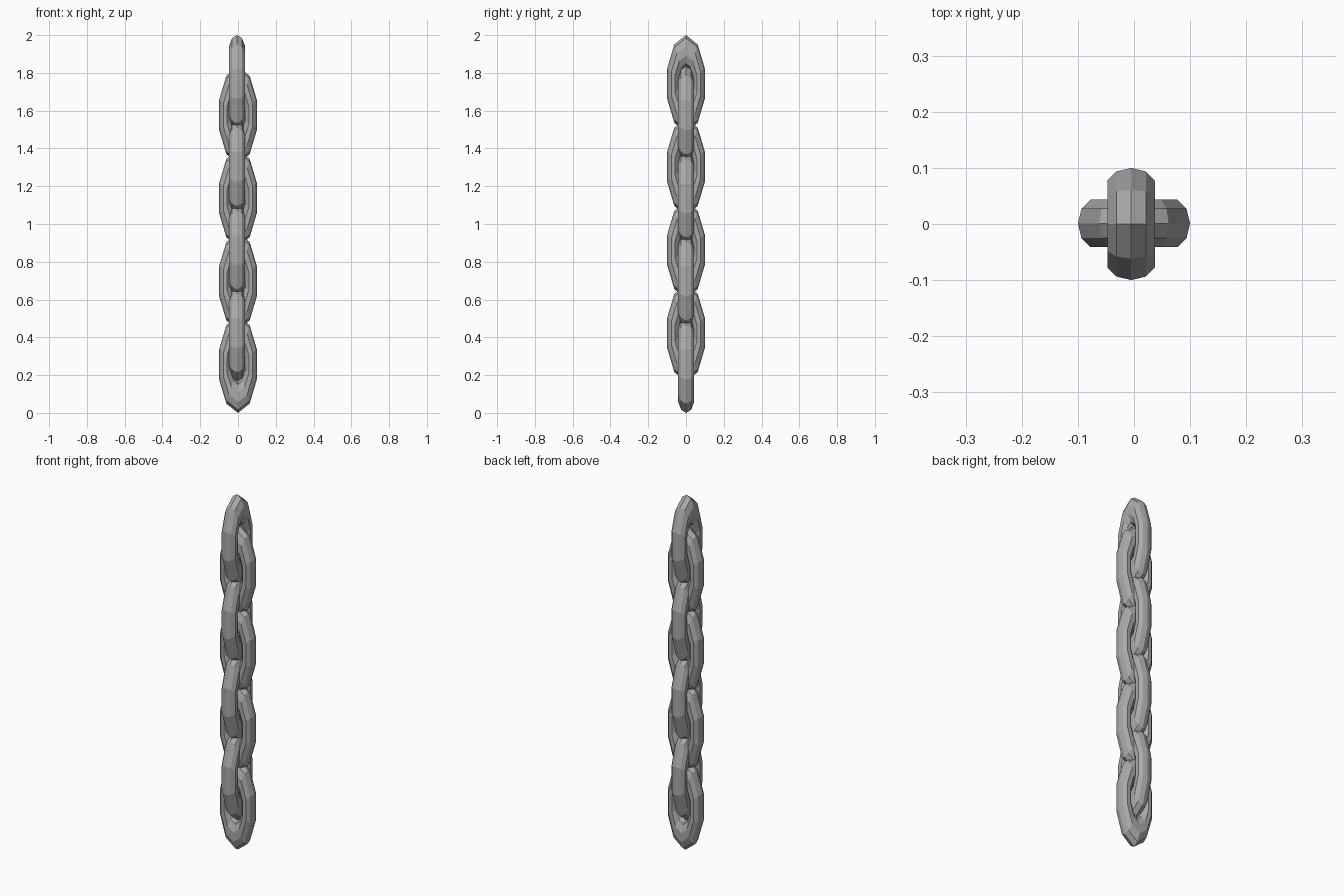
import bpy
from math import pi
from mathutils import Matrix

if "Cube" in bpy.data.objects:
    bpy.data.objects.remove(bpy.data.objects["Cube"])

# Plain grey metal
metal = bpy.data.materials.new("grey_metal")
metal.use_nodes = True
GREY = (0.4, 0.4, 0.4, 1)
metal.diffuse_color = GREY
metal.node_tree.nodes["Principled BSDF"].inputs["Base Color"].default_value = GREY

OUTER = 0.105        # ring radius before stretching
TUBE = 0.034         # tube radius
HALF_LENGTH = 0.257  # half the length of one link
THICKNESS = 1.31     # widening of the tube across the ring
PITCH = 0.44         # spacing of links lying in the same plane


def add_link(name, centre, turn):
    """Faceted ring stretched along z, with a corner at each end."""
    bpy.ops.mesh.primitive_torus_add(
        major_segments=10, minor_segments=10,
        major_radius=OUTER - TUBE, minor_radius=TUBE)
    link = bpy.context.object
    link.name = name
    stand = Matrix.Rotation(pi / 2, 4, "Y")
    stretch = Matrix.Diagonal((THICKNESS, 1, HALF_LENGTH / OUTER, 1))
    link.data.transform(
        Matrix.Translation(centre) @ Matrix.Rotation(turn, 4, "Z") @ stretch @ stand)
    link.data.materials.clear()
    link.data.materials.append(metal)
    bpy.ops.object.shade_flat()


# Two interlocked sets of links, at right angles to each other
for i in range(4):
    add_link(f"side_link_{i + 1}", (-0.005, 0, 2 - HALF_LENGTH - PITCH * i), 0)
    add_link(f"front_link_{i + 1}", (0, 0.001, HALF_LENGTH + PITCH * i), pi / 2)
